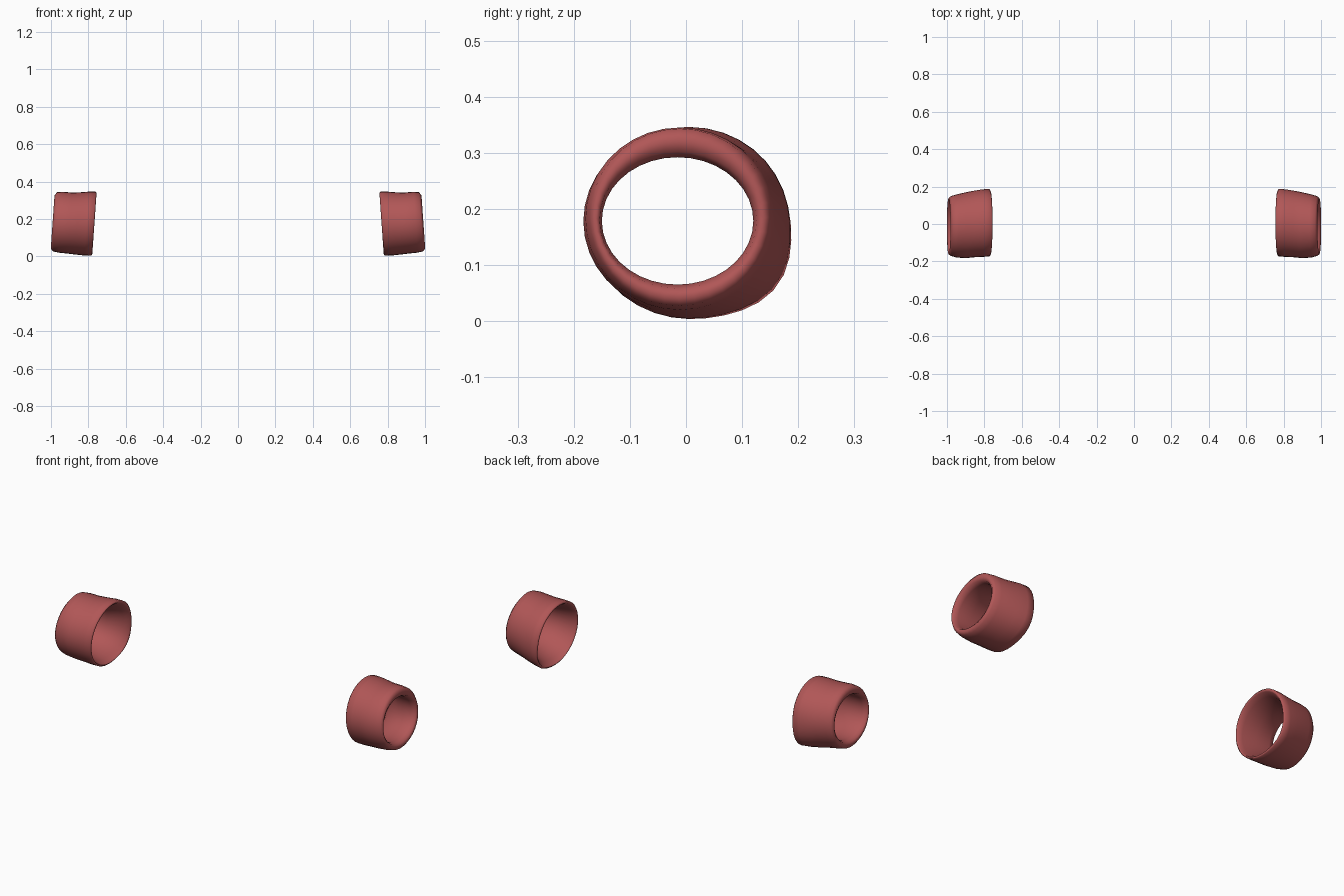
import bpy, bmesh, math

cube = bpy.data.objects.get("Cube")
if cube:
    bpy.data.objects.remove(cube, do_unlink=True)

red = bpy.data.materials.new("dusty red")
red.use_nodes = True
colour = (0.44, 0.095, 0.095, 1)
red.diffuse_color = colour
red.node_tree.nodes["Principled BSDF"].inputs["Base Color"].default_value = colour

SEGMENTS = 36
# Wall section as rings: x, y low, y high, z low, z high
RINGS = [
    (.768, -.166, .176, .012, .339),
    (.774, -.173, .184, .004, .346),
    (.81, -.176, .183, .005, .346),
    (.86, -.178, .176, .010, .342),
    (.90, -.183, .169, .015, .341),
    (.95, -.179, .158, .020, .345),
    (.98, -.171, .149, .027, .343),
    (.992, -.162, .138, .042, .326),
    (.985, -.154, .126, .058, .302),
    (.96, -.150, .120, .065, .292),
    (.88, -.151, .126, .058, .295),
    (.80, -.156, .152, .030, .318),
    (.774, -.160, .168, .013, .332),
]


def make_cuff(name, side):
    """Loft a closed, rounded wall around an open tube, slanted along x."""
    bm = bmesh.new()
    loops = []
    for x, y0, y1, z0, z1 in RINGS:
        loop = []
        for i in range(SEGMENTS):
            a = math.tau * i / SEGMENTS
            # Soft bulge low on the back, fading towards the outer end
            bulge = max(0, math.cos(a + math.radians(38))) ** 8
            grow = 1 + 0.10 * bulge * max(0, (0.93 - x) / 0.16)
            y = (y0 + y1) / 2 + (y1 - y0) / 2 * math.cos(a) * grow
            z = (z0 + z1) / 2 + (z1 - z0) / 2 * math.sin(a) * grow
            loop.append(bm.verts.new((side * (x - 0.07 * (z - 0.17)), y, z)))
        loops.append(loop)
    for k, loop in enumerate(loops):
        other = loops[(k + 1) % len(loops)]
        for i in range(SEGMENTS):
            j = (i + 1) % SEGMENTS
            bm.faces.new((loop[i], loop[j], other[j], other[i]))
    bmesh.ops.recalc_face_normals(bm, faces=bm.faces)
    for face in bm.faces:
        face.smooth = True
    mesh = bpy.data.meshes.new(name)
    bm.to_mesh(mesh)
    bm.free()
    mesh.materials.append(red)
    cuff = bpy.data.objects.new(name, mesh)
    bpy.context.collection.objects.link(cuff)


make_cuff("left_cuff", 1)
make_cuff("right_cuff", -1)
